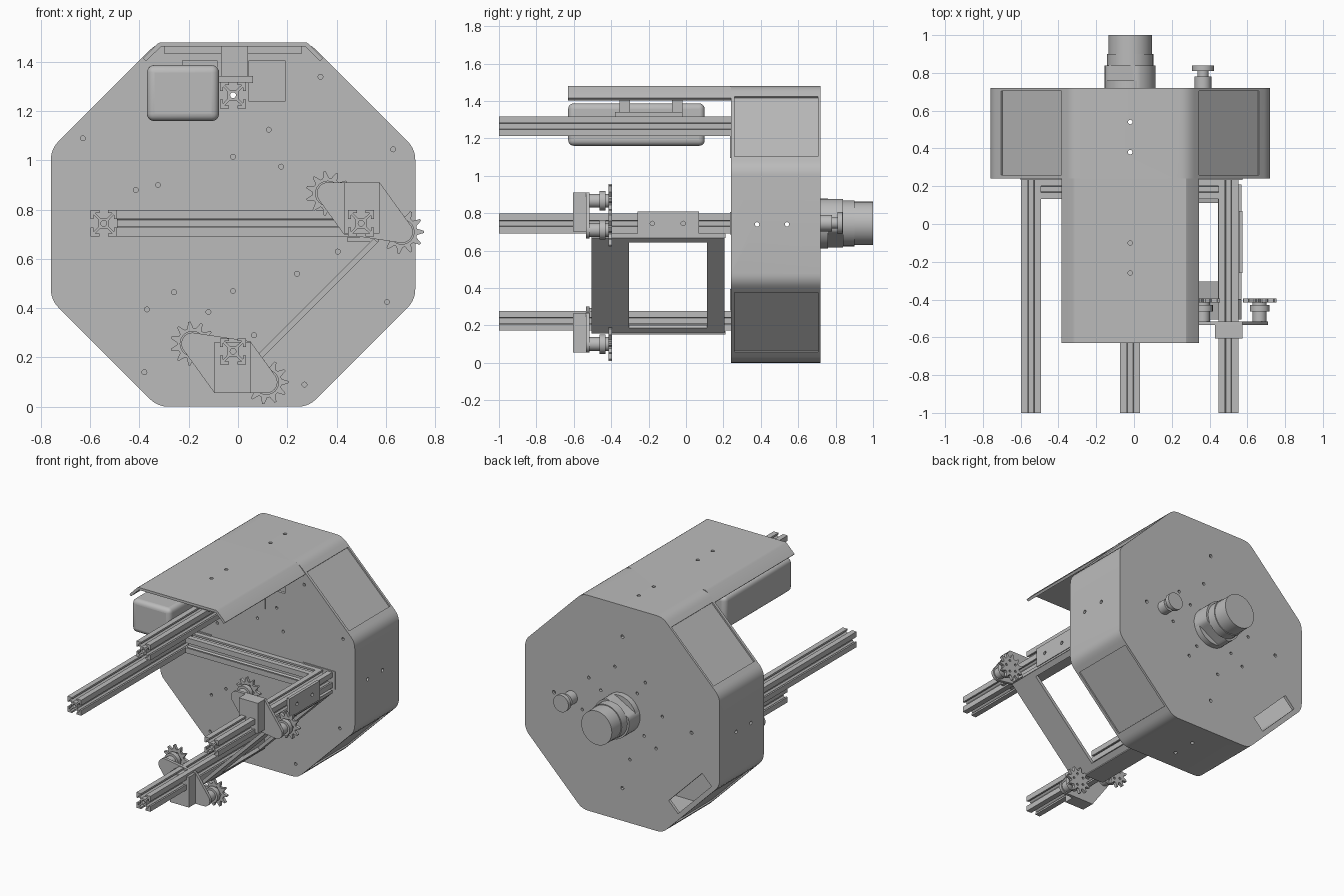
import bpy, bmesh, math
from math import sin, cos, pi
from mathutils import Vector, Matrix
from mathutils.geometry import convex_hull_2d

cube = bpy.data.objects.get("Cube")
if cube:
    bpy.data.objects.remove(cube, do_unlink=True)

grey = bpy.data.materials.new("light_grey")
grey.use_nodes = True
COLOUR = (0.5, 0.5, 0.5, 1)
grey.diffuse_color = COLOUR
grey.node_tree.nodes["Principled BSDF"].inputs["Base Color"].default_value = COLOUR

CX, CZ = -0.02, 0.74      # drum axis
FRONT, BACK = 0.24, 0.72  # drum faces
parts = []


def add_mesh(name, mesh):
    obj = bpy.data.objects.new(name, mesh)
    bpy.context.collection.objects.link(obj)
    mesh.materials.clear()
    mesh.materials.append(grey)
    parts.append(obj)
    return obj


def prism(name, loops, y0, y1):
    """Extrude x-z outlines along y; inner outlines become holes."""
    curve = bpy.data.curves.new(name, 'CURVE')
    curve.dimensions = '2D'
    curve.fill_mode = 'BOTH'
    curve.extrude = (y1 - y0) / 2
    for pts in loops:
        s = curve.splines.new('POLY')
        s.points.add(len(pts) - 1)
        for p, q in zip(s.points, pts):
            p.co = (q[0], q[1], 0, 1)
        s.use_cyclic_u = True
    tmp = bpy.data.objects.new(name, curve)
    bpy.context.collection.objects.link(tmp)
    dg = bpy.context.evaluated_depsgraph_get()
    mesh = bpy.data.meshes.new_from_object(tmp.evaluated_get(dg))
    bpy.data.objects.remove(tmp, do_unlink=True)
    bm = bmesh.new()
    bm.from_mesh(mesh)
    bmesh.ops.remove_doubles(bm, verts=bm.verts, dist=0.0001)
    bm.transform(Matrix.Translation((0, (y0 + y1) / 2, 0)) @ Matrix.Rotation(pi / 2, 4, 'X'))
    bmesh.ops.recalc_face_normals(bm, faces=bm.faces)
    bm.to_mesh(mesh)
    bm.free()
    mesh.name = name
    return add_mesh(name, mesh)


def box(name, x, y, z, bevel=0):
    bm = bmesh.new()
    size = [b - a for a, b in (x, y, z)]
    mid = [(a + b) / 2 for a, b in (x, y, z)]
    bmesh.ops.create_cube(bm, size=1, matrix=Matrix.Translation(mid) @ Matrix.Diagonal((*size, 1)))
    mesh = bpy.data.meshes.new(name)
    bm.to_mesh(mesh)
    bm.free()
    obj = add_mesh(name, mesh)
    if bevel:
        m = obj.modifiers.new("round", 'BEVEL')
        m.width, m.segments = bevel, 5
    return obj


def circle(x, z, r, n=24):
    return [(x + r * cos(2 * pi * i / n), z + r * sin(2 * pi * i / n)) for i in range(n)]


def rect(x0, x1, z0, z1):
    return [(x0, z0), (x1, z0), (x1, z1), (x0, z1)]


def octagon(apothem, bend):
    pts = [Vector((CX, CZ)) + Vector((cos(a), sin(a))) * apothem / cos(pi / 8)
           for a in [pi / 8 + i * pi / 4 for i in range(8)]]
    out = []
    for i, p in enumerate(pts):
        a = p + (pts[i - 1] - p).normalized() * bend
        b = p + (pts[(i + 1) % 8] - p).normalized() * bend
        for t in [k / 5 for k in range(6)]:
            out.append(a * (1 - t) ** 2 + p * 2 * t * (1 - t) + b * t * t)
    return out


# Drum: bent shell plus front and back plates
shell = prism("drum_shell", [octagon(0.74, 0.045), octagon(0.72, 0.04)], FRONT, BACK)
RAILS = {"top": (-0.02, 1.265), "left": (-0.545, 0.745), "right": (0.5, 0.745), "bottom": (-0.02, 0.225)}
bores = [circle(x, z, 0.012, 12) for x, z in RAILS.values()]
front_holes = [(-.63, 1.09), (.335, 1.34), (.125, 1.125), (-.02, 1.015), (.175, .975), (.63, 1.045),
               (-.415, .88), (-.325, .9), (-.02, .47), (.24, .54), (.405, .63), (-.26, .465),
               (-.37, .395), (-.12, .385), (.605, .425), (.065, .29), (.27, .09), (-.38, .14)]
plate = octagon(0.725, 0.042)
prism("drum_front", [plate, rect(0.045, 0.19, 1.24, 1.405), rect(-0.225, -0.085, 1.24, 1.405)]
      + bores + [circle(x, z, 0.01, 12) for x, z in front_holes], FRONT, FRONT + 0.02)
u, v = Vector((-1, 1)).normalized() * 0.18, Vector((1, 1)).normalized() * 0.05
w = Vector((-0.535, 0.325))
ring = [circle(CX + r * cos(a), CZ + r * sin(a), 0.01, 12)
        for r, n in ((0.2, 4), (0.31, 8)) for a in [0.6 + 2 * pi * i / n for i in range(n)]]
prism("drum_back", [plate, [w - u - v, w + u - v, w + u + v, w - u + v]] + bores + ring, BACK - 0.02, BACK)

# Cutter: recessed diagonal panels and bolt holes in the shell
bm = bmesh.new()
for i in range(4):
    turn = Matrix.Translation((CX, 0, CZ)) @ Matrix.Rotation(pi / 4 + i * pi / 2, 4, 'Y')
    bmesh.ops.create_cube(bm, size=1, matrix=turn @ Matrix.Translation((0.78, 0.482, 0))
                          @ Matrix.Diagonal((0.1, 0.445, 0.452, 1)))
    side = Matrix.Translation((CX, 0, CZ)) @ Matrix.Rotation(i * pi / 2, 4, 'Y')
    for y in (0.38, 0.54):
        bmesh.ops.create_cone(bm, cap_ends=True, segments=12, radius1=0.012, radius2=0.012, depth=0.1,
                              matrix=side @ Matrix.Translation((0.74, y, 0)) @ Matrix.Rotation(pi / 2, 4, 'Y'))
for y in (-0.1, -0.26):
    bmesh.ops.create_cone(bm, cap_ends=True, segments=12, radius1=0.012, radius2=0.012, depth=0.1,
                          matrix=Matrix.Translation((CX, y, 1.48)))
mesh = bpy.data.meshes.new("recess_cutter")
bm.to_mesh(mesh)
bm.free()
cutter = add_mesh("recess_cutter", mesh)
cutter.hide_render = True
cutter.hide_viewport = True

# Top cover: front extension of the shell with bent edges
cover = prism("top_cover", [[(-0.385, 1.415), (-0.326, 1.474), (-0.316, 1.48), (0.276, 1.48), (0.286, 1.474),
                             (0.345, 1.415), (0.333, 1.403), (0.272, 1.463), (-0.312, 1.463), (-0.373, 1.403)]],
              -0.63, FRONT)
for obj in (shell, cover):
    m = obj.modifiers.new("cut", 'BOOLEAN')
    m.object, m.operation, m.solver = cutter, 'DIFFERENCE', 'EXACT'
box("cover_lip", (-0.3, 0.26), (0.22, FRONT), (1.435, 1.465))

# Slotted rails
H = 0.053
side = [(H, -H), (H, -0.017), (0.041, -0.017), (0.041, -0.034), (0.022, -0.014),
        (0.022, 0.014), (0.041, 0.034), (0.041, 0.017), (H, 0.017)]


def rail(name, y0, y1):
    prof = [(x * cos(a) - z * sin(a), x * sin(a) + z * cos(a))
            for a in [i * pi / 2 for i in range(4)] for x, z in side]
    return prism(name, [prof, circle(0, 0, 0.012, 12)], y0, y1)


for key, (x, z) in RAILS.items():
    rail(key + "_rail", -1, FRONT).location = (x, 0, z)
cross = rail("cross_rail", -0.47, 0.47)
cross.rotation_euler.z = pi / 2
cross.location = (-0.022, 0.185, 0.745)

# Mounting plates on the drum front and along the rails
prism("top_mount", [rect(-0.08, 0.04, 1.095, 1.22)], FRONT - 0.006, FRONT)
prism("bottom_mount", [rect(-0.08, 0.04, 0.28, 0.395)], FRONT - 0.006, FRONT)
prism("left_mount", [rect(-0.6, -0.37, 0.685, 0.807)], FRONT - 0.006, FRONT)
prism("right_mount", [rect(0.33, 0.575, 0.685, 0.807)], FRONT - 0.006, FRONT)
joint = prism("right_joint_plate", [rect(-0.26, 0.07, 0.68, 0.81), circle(-0.18, 0.745, 0.012, 12),
                                    circle(-0.015, 0.745, 0.012, 12)], -0.575, -0.555)
joint.rotation_euler.z = pi / 2
box("right_rail_foot", (0.445, 0.57), (-0.4, 0.21), (0.668, 0.69))
box("bottom_rail_foot", (-0.08, 0.06), (-0.4, 0.21), (0.152, 0.17))

# Cover bracket and rounded side box
box("cover_bracket", (-0.08, 0.06), (-0.38, -0.02), (1.315, 1.342))
for n, y in (("front", -0.355), ("rear", -0.075)):
    box(n + "_cover_post", (-0.07, 0.04), (y, y + 0.055), (1.34, 1.465))
box("side_box", (-0.37, -0.077), (-0.63, 0.1), (1.16, 1.387), 0.03)

# Slanted open frame between the right and bottom rails
def strut(name, a, b, y0, y1):
    prism(name, [[(0.05 + a - 0.008, 0.165 + a + 0.008), (0.05 + a + 0.008, 0.165 + a - 0.008),
                  (0.05 + b + 0.008, 0.165 + b - 0.008), (0.05 + b - 0.008, 0.165 + b + 0.008)]], y0, y1)


strut("front_strut", 0, 0.51, -0.505, -0.305)
strut("rear_strut", 0, 0.51, 0.112, 0.205)
strut("upper_frame_edge", 0.485, 0.51, -0.305, 0.112)
strut("lower_frame_edge", 0, 0.03, -0.305, 0.112)

# Sprocket carriers: the lower one is the upper one turned half round
def carrier(name, mx, mz, s):
    at = lambda x, z: (mx + s * x, mz + s * z)
    ends = [at(-0.15, 0.078), at(0.15, -0.078)]
    pts = [Vector(p) for e in ends for p in circle(*e, 0.045)]
    pts += [Vector(at(0.06, 0.123)), Vector(at(-0.085, -0.088))]
    prism(name + "_arm", [[pts[i] for i in convex_hull_2d(pts)]], -0.535, -0.515)
    (x0, z0), (x1, z1) = at(-0.085, -0.085), at(0.06, 0.123)
    box(name + "_block", sorted((x0, x1)), (-0.605, -0.52), sorted((z0, z1)))
    for tag, (x, z) in zip(("left", "right"), ends):
        teeth = []
        for i in range(11):
            for r, k in ((0.063, -0.36), (0.09, -0.08), (0.09, 0.08), (0.063, 0.36)):
                a = 2 * pi * (i + k) / 11
                teeth.append((x + r * cos(a), z + r * sin(a)))
        label = name + "_" + tag
        prism(label + "_sprocket", [teeth] + [circle(x + 0.04 * cos(a), z + 0.04 * sin(a), 0.008, 10)
              for a in [2 * pi * i / 5 for i in range(5)]], -0.415, -0.395)
        prism(label + "_hub", [circle(x, z, 0.052)], -0.462, -0.43)
        prism(label + "_shaft", [circle(x, z, 0.037)], -0.52, -0.415)


carrier("upper_carrier", 0.515, 0.788, 1)
carrier("lower_carrier", -0.035, 0.178, -1)

# Rear motor: flat-sided base and stepped round cap
base = [(x, max(-0.1, min(0.1, z))) for x, z in circle(0, 0, 0.135, 48)]
turn = Matrix.Rotation(0.5, 2)
prism("motor_base", [[(CX + p.x, 0.745 + p.y) for p in [turn @ Vector(q) for q in base]]], BACK, 0.84)
prism("motor_flange", [circle(CX, 0.745, 0.134, 48)], BACK, 0.76)
prism("motor_body", [circle(CX, 0.745, 0.122, 48)], 0.84, 0.9)
prism("motor_cap", [circle(CX, 0.745, 0.116, 48)], 0.9, 1.0)

# Rear knob
for n, r, y0, y1 in (("stem", 0.044, BACK, 0.78), ("neck", 0.03, 0.78, 0.81), ("head", 0.058, 0.81, 0.838)):
    prism("knob_" + n, [circle(0.365, 0.747, r, 32)], y0, y1)

# Smooth curved surfaces, keep edges sharp
bpy.ops.object.select_all(action='DESELECT')
for obj in parts:
    if obj is not cutter:
        obj.select_set(True)
        bpy.context.view_layer.objects.active = obj
bpy.ops.object.shade_smooth_by_angle(angle=math.radians(30))
